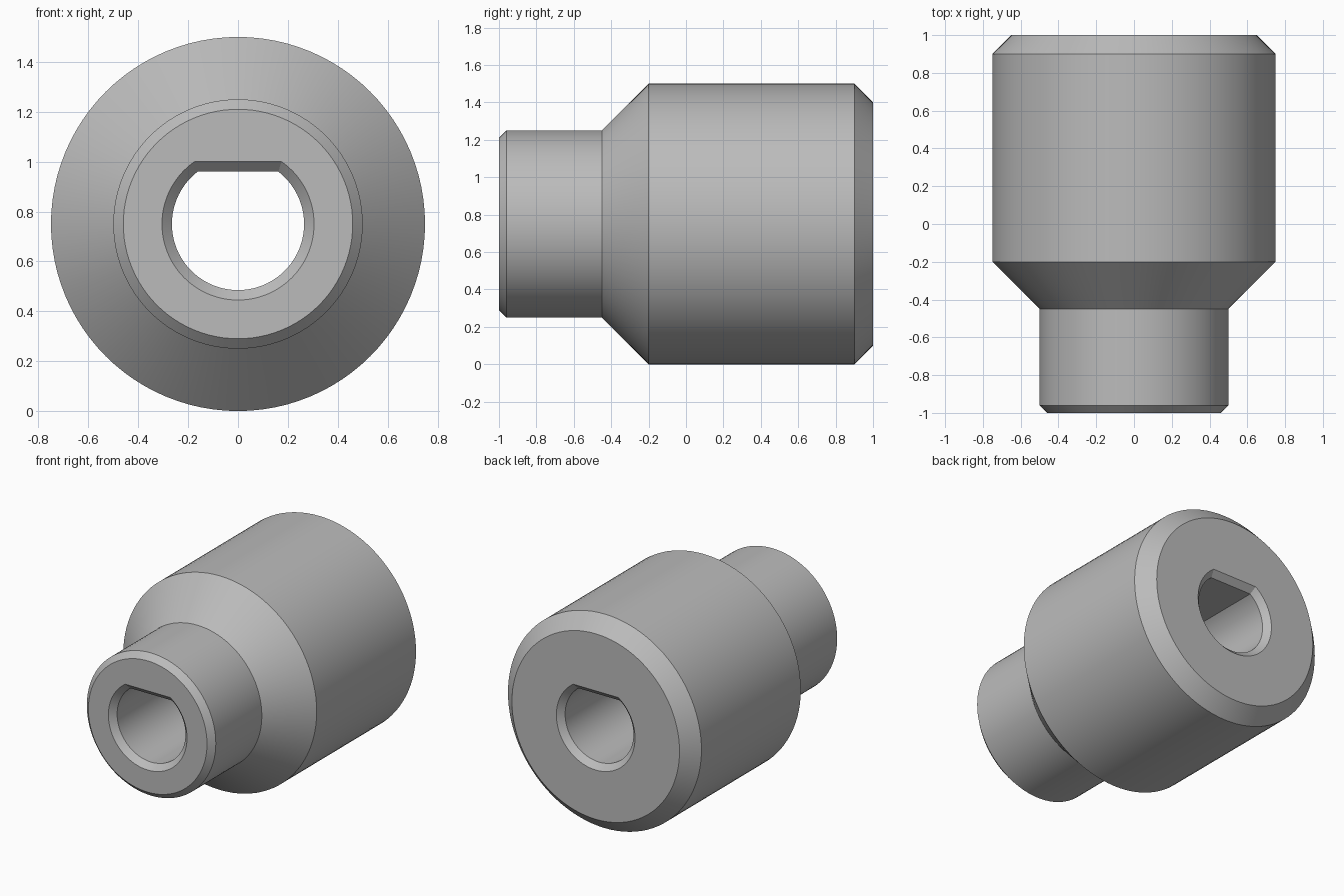
import bpy
import bmesh
from math import sin, cos, pi, radians, acos

if "Cube" in bpy.data.objects:
    bpy.data.objects.remove(bpy.data.objects["Cube"], do_unlink=True)

SIDES = 96
FLAT_SIDES = 20      # segments along the flat of the bore
CENTRE_Z = 0.75

# Material
steel = bpy.data.materials.new("plain grey")
steel.use_nodes = True
grey = (0.5, 0.5, 0.5, 1)
steel.diffuse_color = grey
steel.node_tree.nodes["Principled BSDF"].inputs["Base Color"].default_value = grey


def round_ring(radius):
    start = pi / 2 - pi * FLAT_SIDES / SIDES
    return [(radius * cos(start + 2 * pi * i / SIDES),
             radius * sin(start + 2 * pi * i / SIDES)) for i in range(SIDES)]


def d_ring(radius, flat):
    """Circle cut by a flat on top, starting at the flat's right corner."""
    half = acos(flat / radius)
    width = radius * sin(half)
    points = [(width * (1 - 2 * i / FLAT_SIDES), flat) for i in range(FLAT_SIDES)]
    arc = SIDES - FLAT_SIDES
    for i in range(arc):
        a = pi / 2 + half + (2 * pi - 2 * half) * i / arc
        points.append((radius * cos(a), radius * sin(a)))
    return points


# Stepped outer body from front to back, then the bore from back to front
outer = [(-1, 0.46), (-0.96, 0.5), (-0.45, 0.5), (-0.2, 0.75), (0.9, 0.75), (1, 0.65)]
bore = [(1, 0.305, 0.25), (0.96, 0.265, 0.21), (-0.96, 0.265, 0.21), (-1, 0.305, 0.25)]
sections = [(y, round_ring(r)) for y, r in outer]
sections += [(y, d_ring(r, flat)) for y, r, flat in bore]

bm = bmesh.new()
rings = [[bm.verts.new((x, y, z + CENTRE_Z)) for x, z in pts] for y, pts in sections]
for a, b in zip(rings, rings[1:] + rings[:1]):
    for i in range(SIDES):
        j = (i + 1) % SIDES
        bm.faces.new((a[i], a[j], b[j], b[i]))
bmesh.ops.recalc_face_normals(bm, faces=bm.faces)

mesh = bpy.data.meshes.new("stepped_hub")
bm.to_mesh(mesh)
bm.free()
mesh.materials.append(steel)
hub = bpy.data.objects.new("stepped_hub", mesh)
bpy.context.collection.objects.link(hub)

# Smooth curved walls, sharp chamfer edges
bpy.ops.object.select_all(action="DESELECT")
hub.select_set(True)
bpy.context.view_layer.objects.active = hub
bpy.ops.object.shade_smooth_by_angle(angle=radians(25))
